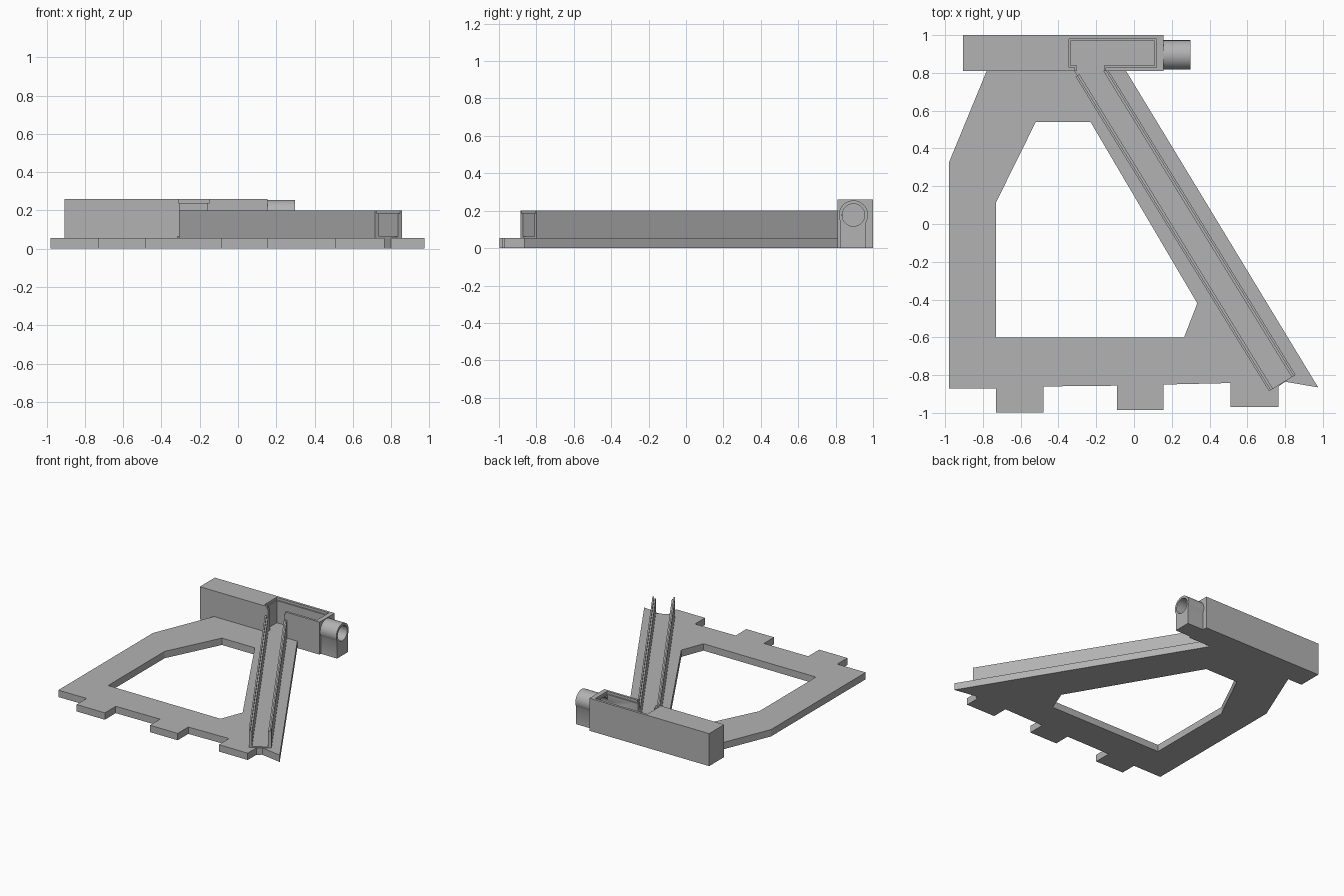
import bpy, bmesh, math
from mathutils import Vector

cube = bpy.data.objects.get("Cube")
if cube:
    bpy.data.objects.remove(cube, do_unlink=True)

grey = bpy.data.materials.new("plain_grey")
grey.use_nodes = True
colour = (0.45, 0.45, 0.45, 1)
grey.diffuse_color = colour
grey.node_tree.nodes["Principled BSDF"].inputs["Base Color"].default_value = colour


def prism(name, outline, z0, z1):
    """Extrude a plan outline between two heights."""
    bm = bmesh.new()
    base = bm.faces.new([bm.verts.new((p[0], p[1], z0)) for p in outline])
    top = bmesh.ops.extrude_face_region(bm, geom=[base])["geom"]
    bmesh.ops.translate(bm, vec=(0, 0, z1 - z0),
                        verts=[v for v in top if isinstance(v, bmesh.types.BMVert)])
    bmesh.ops.recalc_face_normals(bm, faces=bm.faces)
    mesh = bpy.data.meshes.new(name)
    bm.to_mesh(mesh)
    bm.free()
    mesh.materials.append(grey)
    obj = bpy.data.objects.new(name, mesh)
    bpy.context.collection.objects.link(obj)
    return obj


def box(name, x0, x1, y0, y1, z0, z1):
    return prism(name, [(x0, y0), (x1, y0), (x1, y1), (x0, y1)], z0, z1)


def tube(name, radius, x0, x1):
    bpy.ops.mesh.primitive_cylinder_add(
        vertices=48, radius=radius, depth=x1 - x0,
        location=((x0 + x1) / 2, SPOUT_Y, SPOUT_Z), rotation=(0, math.pi / 2, 0))
    obj = bpy.context.object
    obj.name = name
    obj.data.materials.append(grey)
    return obj


def combine(target, tool, operation="DIFFERENCE"):
    """Apply a boolean and discard the tool."""
    mod = target.modifiers.new("bool", "BOOLEAN")
    mod.operation = operation
    mod.solver = "EXACT"
    mod.object = tool
    bpy.context.view_layer.objects.active = target
    bpy.ops.object.modifier_apply(modifier=mod.name)
    bpy.data.objects.remove(tool, do_unlink=True)


PLATE, FLOOR, RAIL, TOP = 0.055, 0.063, 0.2, 0.26
SPOUT_Y, SPOUT_Z = 0.895, 0.177

# Base plate with three front tabs
outline = [(-0.98, 0.325), (-0.98, -0.872)]
for left, right, y_left, y_right in ((-0.73, -0.48, -0.87, -0.86),
                                     (-0.09, 0.155, -0.856, -0.85),
                                     (0.51, 0.765, -0.842, -0.86)):
    front = y_left - 0.128
    outline += [(left, y_left), (left, front), (right, front), (right, y_right)]
outline += [(0.8, -0.835), (0.975, -0.865), (-0.045, 0.815), (-0.778, 0.815)]
plate = prism("base_plate", outline, 0, PLATE)
combine(plate, prism("opening", [(-0.73, -0.6), (0.265, -0.6), (0.335, -0.42), (-0.23, 0.54),
                                 (-0.52, 0.54), (-0.73, 0.115)], -0.1, 0.2))

# Back housing with a stepped pocket and a neck towards the channel
housing = box("back_housing", -0.905, 0.155, 0.81, 1.0, 0, TOP)
for grow, low in ((0, FLOOR), (0.01, 0.24)):
    combine(housing, box("pocket", -0.335 - grow, 0.108 + grow,
                         0.838 - grow, 0.97 + grow, low, 0.4))
    combine(housing, box("neck", -0.302 - grow, -0.16 + grow, 0.78, 0.86, low, 0.4))

# Round spout on a block, bored through to the pocket
spout = tube("spout", 0.078, 0.145, 0.298)
combine(spout, box("spout_foot", 0.145, 0.298, SPOUT_Y - 0.068, SPOUT_Y + 0.068,
                   0, SPOUT_Z - 0.02), "UNION")
for part in (spout, housing):
    combine(part, tube("bore", 0.06, 0.05, 0.4))
bpy.ops.object.select_all(action="DESELECT")
for part in (spout, housing):
    part.select_set(True)
bpy.context.view_layer.objects.active = spout
bpy.ops.object.shade_smooth_by_angle(angle=math.radians(30))

# Slanted channel: floor and two rails stepped on their inner edge
end = Vector((0.715, -0.885))
along = Vector((-0.524, 0.852)).normalized()
across = Vector((-along.y, along.x)) * -1
WIDTH = 0.165


def strip(name, a, b, length_a, length_b, z0, z1):
    return prism(name, [end + across * a, end + across * b,
                        end + across * b + along * length_b,
                        end + across * a + along * length_a], z0, z1)


def reach(offset):
    """Length that brings a line up to the housing front."""
    return (0.812 - end.y - across.y * offset) / along.y


strip("channel_floor", 0.01, WIDTH - 0.01, reach(0.01), reach(WIDTH - 0.01), PLATE - 0.01, FLOOR)
for thick, z0, z1, label in ((0.024, PLATE - 0.01, 0.185, "rail"),
                             (0.012, 0.185, RAIL, "rail_lip")):
    strip("right_" + label, 0, thick, 1.955, 1.955, z0, z1)
    inner = WIDTH - thick
    strip("left_" + label, inner, WIDTH, reach(inner), reach(WIDTH), z0, z1)
